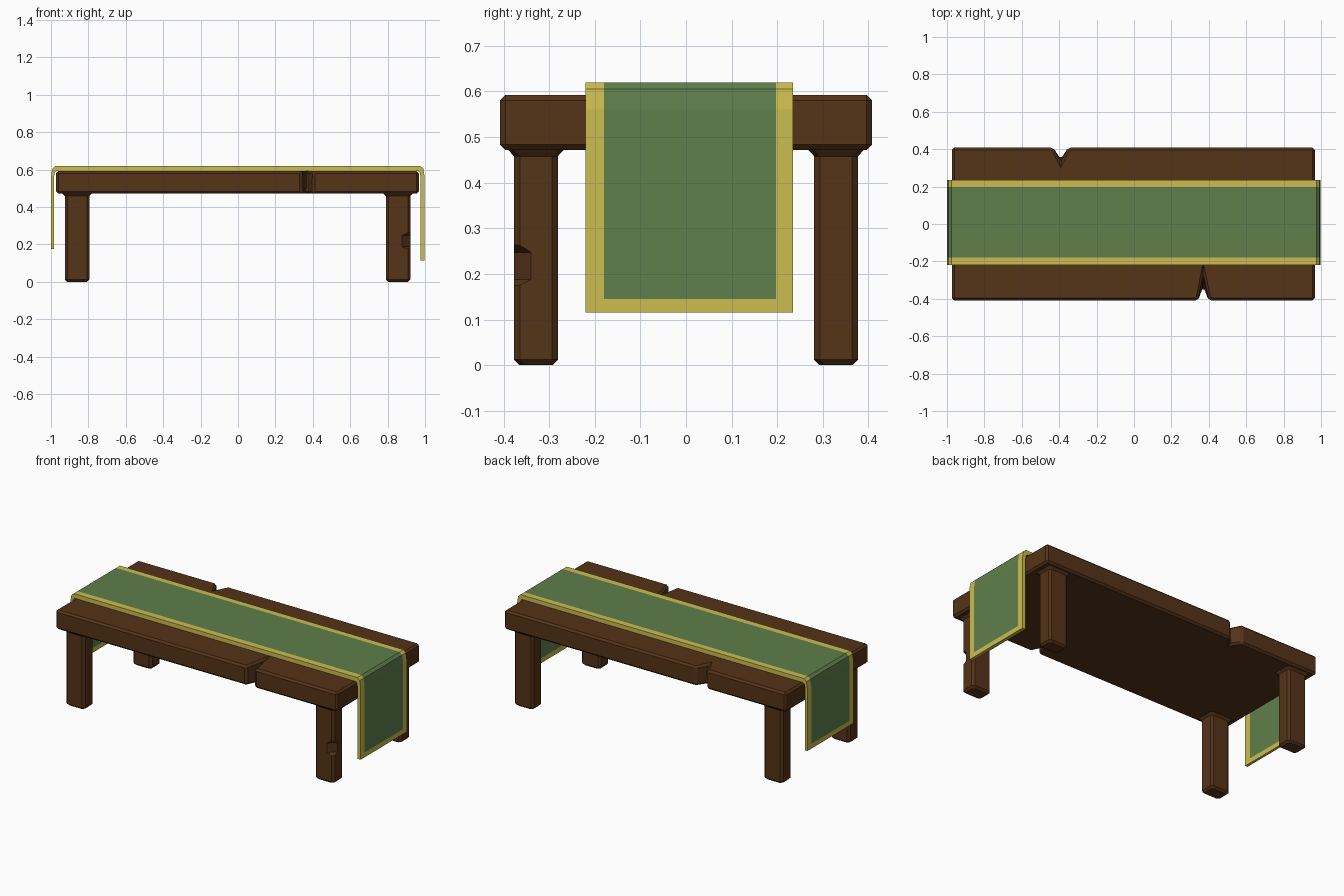
import bpy, bmesh

if "Cube" in bpy.data.objects:
    bpy.data.objects.remove(bpy.data.objects["Cube"])


def material(name, rgb):
    m = bpy.data.materials.new(name)
    m.diffuse_color = (*rgb, 1)
    m.use_nodes = True
    m.node_tree.nodes["Principled BSDF"].inputs["Base Color"].default_value = m.diffuse_color
    return m


WOOD = material("dark_wood", (0.09, 0.033, 0.009))
GREEN = material("green_cloth", (0.115, 0.21, 0.07))
GOLD = material("gold_trim", (0.60, 0.51, 0.08))


def finish(name, bm, *mats):
    bmesh.ops.recalc_face_normals(bm, faces=bm.faces[:])
    me = bpy.data.meshes.new(name)
    bm.to_mesh(me)
    bm.free()
    for m in mats:
        me.materials.append(m)
    ob = bpy.data.objects.new(name, me)
    bpy.context.collection.objects.link(ob)
    return ob


def loft(name, rings, mat):
    """Closed solid through rings that have the same number of points."""
    bm = bmesh.new()
    rows = [[bm.verts.new(p) for p in r] for r in rings]
    n = len(rows[0])
    for a, b in zip(rows, rows[1:]):
        for i in range(n):
            j = (i + 1) % n
            bm.faces.new((a[i], a[j], b[j], b[i]))
    bm.faces.new(rows[0][::-1])
    bm.faces.new(rows[-1])
    return finish(name, bm, mat)


# Table top: rectangular outline with a split in the front and back edges
def top_outline(z, front_tip, back_tip):
    x0, x1, y = -0.973, 0.967, 0.408
    pts = [(x0, -y), (0.342, -y), (0.37, front_tip), (0.40, -y), (x1, -y),
           (x1, y), (-0.352, y), (-0.392, back_tip), (-0.432, y), (x0, y)]
    return [(px, py, z) for px, py in pts]


top = loft("table_top", [top_outline(0.472, -0.345, 0.35),
                         top_outline(0.592, -0.262, 0.328)], WOOD)
bev = top.modifiers.new("worn_edges", "BEVEL")
bev.width = 0.012
bev.segments = 1
bev.limit_method = "ANGLE"
bev.angle_limit = 0.7


# Legs: chamfered posts with a flared collar under the top
def post_ring(cx, cy, hx, hy, z, c=0.013):
    pts = [(-hx + c, -hy), (hx - c, -hy), (hx, -hy + c), (hx, hy - c),
           (hx - c, hy), (-hx + c, hy), (-hx, hy - c), (-hx, -hy + c)]
    return [(cx + x, cy + y, z) for x, y in pts]


legs = {}
for xn, cx in (("left", -0.86), ("right", 0.856)):
    for yn, cy in (("front", -0.329), ("back", 0.329)):
        rings = [post_ring(cx, cy, 0.065 + d, 0.048 + d, z)
                 for z, d in ((0, -0.012), (0.012, 0), (0.458, 0),
                              (0.472, 0.013), (0.48, 0.013))]
        legs[yn, xn] = loft(f"{yn}_{xn}_leg", rings, WOOD)

# Chip knocked out of the front right leg's outer corner
rows = []
for z, d in ((0.165, 0.045), (0.188, 0), (0.247, 0), (0.272, 0.045)):
    rows.append([(0.855 + d, -0.395, z), (0.96, -0.45, z),
                 (0.99, -0.36, z), (0.932, -0.330 - d, z)])
chip = loft("chip_cutter", rows, WOOD)
chip.hide_render = True
chip.hide_viewport = True
cut = legs["front", "right"].modifiers.new("chip", "BOOLEAN")
cut.object = chip
cut.operation = "DIFFERENCE"
cut.solver = "EXACT"

# Runner cloth: outer and inner side profiles (x, z) swept across y
outer = [(-1, .175), (-1, .205), (-1, .56), (-.993, .605), (-.977, .62),
         (.975, .62), (.991, .605), (.998, .56), (.998, .145), (.998, .115)]
inner = [(-.984, .175), (-.984, .205), (-.984, .56), (-.979, .585), (-.97, .593),
         (.964, .593), (.972, .585), (.976, .56), (.976, .145), (.976, .115)]
cols = [-0.22, -0.18, 0.197, 0.235]
bm = bmesh.new()
sheets = [[[bm.verts.new((x, y, z)) for y in cols] for x, z in path]
          for path in (outer, inner)]
last = len(outer) - 1
for s in sheets:
    for i in range(last):
        for j in range(3):
            f = bm.faces.new((s[i][j], s[i][j + 1], s[i + 1][j + 1], s[i + 1][j]))
            f.material_index = 0 if j == 1 and 0 < i < last - 1 else 1
a, b = sheets
for j in (0, 3):
    for i in range(last):
        bm.faces.new((a[i][j], a[i + 1][j], b[i + 1][j], b[i][j])).material_index = 1
for i in (0, last):
    for j in range(3):
        bm.faces.new((a[i][j], a[i][j + 1], b[i][j + 1], b[i][j])).material_index = 1
finish("table_runner", bm, GREEN, GOLD)
